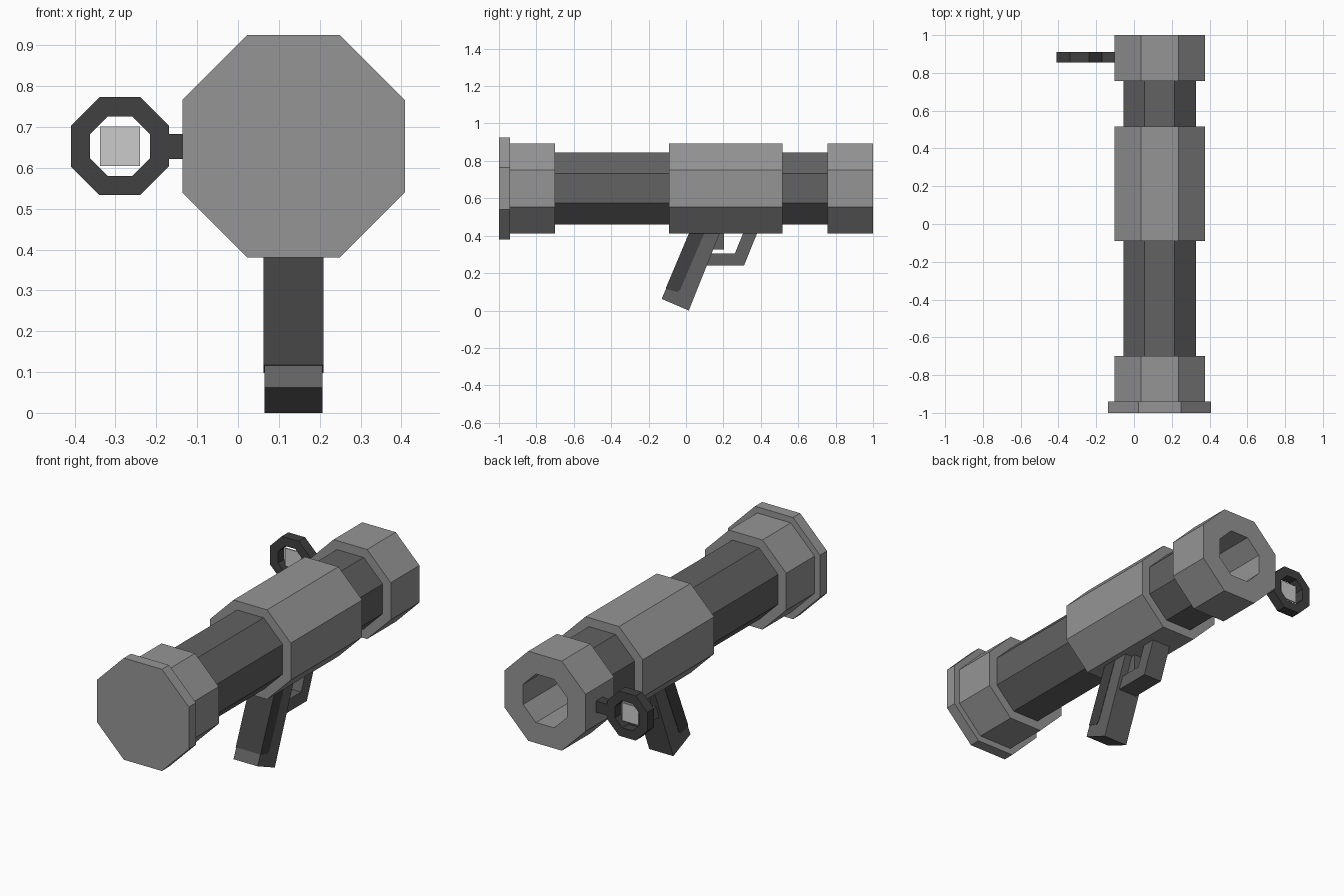
import bpy, bmesh, math

if "Cube" in bpy.data.objects:
    bpy.data.objects.remove(bpy.data.objects["Cube"])

CX, CZ = 0.136, 0.653  # barrel axis


def material(name, v):
    m = bpy.data.materials.new(name)
    m.diffuse_color = (v, v, v, 1)
    m.use_nodes = True
    m.node_tree.nodes["Principled BSDF"].inputs["Base Color"].default_value = m.diffuse_color
    return m


LIGHT = material("light grey", 0.30)
MID = material("mid grey", 0.122)
DARK = material("dark grey", 0.052)
GLASS = material("lens grey", 0.60)


def finish(name, bm, mat):
    bmesh.ops.recalc_face_normals(bm, faces=bm.faces)
    me = bpy.data.meshes.new(name)
    bm.to_mesh(me)
    bm.free()
    me.materials.append(mat)
    ob = bpy.data.objects.new(name, me)
    bpy.context.collection.objects.link(ob)
    return ob


def octagon_lathe(name, profile, mat, cx=CX, cz=CZ, cap_end=False, closed=False):
    """Sweep (y, apothem) points round an axis along y with eight flat sides."""
    bm = bmesh.new()
    rings = []
    for y, a in profile:
        r = a / math.cos(math.pi / 8)
        angles = [math.pi / 8 + i * math.pi / 4 for i in range(8)]
        rings.append([bm.verts.new((cx + r * math.cos(t), y, cz + r * math.sin(t))) for t in angles])
    pairs = list(zip(rings, rings[1:]))
    if closed:
        pairs.append((rings[-1], rings[0]))
    for a, b in pairs:
        for i in range(8):
            j = (i + 1) % 8
            bm.faces.new((a[i], a[j], b[j], b[i]))
    if cap_end:
        bm.faces.new(rings[-1])
    return finish(name, bm, mat)


def side_prism(name, outline, half, mat, cx=CX):
    """Extrude a (y, z) outline across x."""
    bm = bmesh.new()
    face = bm.faces.new([bm.verts.new((cx - half, y, z)) for y, z in outline])
    ext = bmesh.ops.extrude_face_region(bm, geom=[face])
    moved = [g for g in ext["geom"] if isinstance(g, bmesh.types.BMVert)]
    bmesh.ops.translate(bm, verts=moved, vec=(2 * half, 0, 0))
    return finish(name, bm, mat)


def rect(y0, y1, z0, z1):
    return [(y0, z0), (y1, z0), (y1, z1), (y0, z1)]


# Barrel: dark tube with three collars, end plate and a bored muzzle
octagon_lathe("barrel_tube", [(-0.72, 0.192), (0.78, 0.192)], MID)
octagon_lathe("rear_collar", [(-0.70, 0.18), (-0.70, 0.24), (-0.94, 0.24),
                              (-0.94, 0.2725), (-1, 0.2725)], LIGHT, cap_end=True)
octagon_lathe("middle_collar", [(-0.09, 0.18), (-0.09, 0.24),
                                (0.515, 0.24), (0.515, 0.18)], LIGHT)
octagon_lathe("muzzle_collar", [(0.757, 0.18), (0.757, 0.24), (1, 0.24),
                                (1, 0.13), (0.40, 0.13)], LIGHT, cap_end=True)

# Sight: ring, arm and square lens
octagon_lathe("sight_ring", [(0.855, 0.12), (0.91, 0.12), (0.91, 0.073), (0.855, 0.073)],
              DARK, cx=-0.289, closed=True)
side_prism("sight_arm", rect(0.855, 0.91, 0.622, 0.683), 0.04, DARK, cx=-0.135)
side_prism("sight_lens", rect(0.879, 0.886, 0.605, 0.701), 0.049, GLASS, cx=-0.289)

# Grip with a dark pad wrapped round its rear
side_prism("grip", [(-0.13, 0.062), (0.015, 0.0), (0.187, 0.43), (0.026, 0.43)], 0.0715, MID)
side_prism("grip_pad", [(-0.109, 0.117), (-0.047, 0.098), (-0.031, 0.112),
                        (0.105, 0.43), (0.023, 0.43)], 0.0735, DARK)

# Trigger and guard
side_prism("trigger", rect(0.13, 0.203, 0.326, 0.43), 0.03, MID)
side_prism("trigger_guard", [(0.09, 0.24), (0.31, 0.24), (0.387, 0.43), (0.312, 0.43),
                             (0.262, 0.306), (0.09, 0.306)], 0.055, MID)
